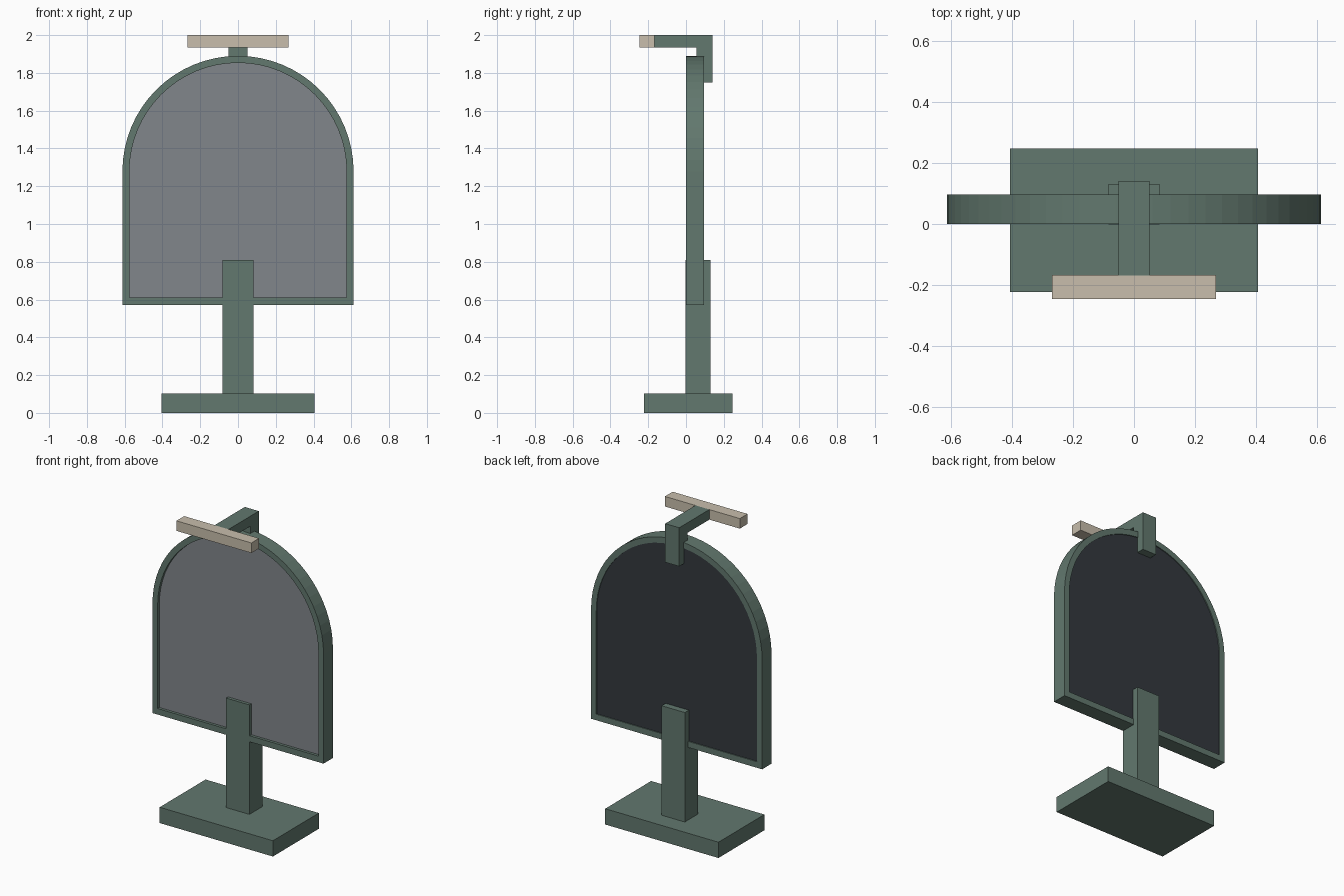
import bpy
import bmesh
from math import sin, cos, pi

old = bpy.data.objects.get("Cube")
if old:
    bpy.data.objects.remove(old, do_unlink=True)


def make_material(name, colour):
    mat = bpy.data.materials.new(name)
    mat.use_nodes = True
    mat.diffuse_color = (*colour, 1)
    mat.node_tree.nodes["Principled BSDF"].inputs["Base Color"].default_value = (*colour, 1)
    return mat


green = make_material("sage green", (0.122, 0.188, 0.156))
beige = make_material("warm beige", (0.578, 0.515, 0.413))
grey = make_material("mirror grey", (0.22, 0.238, 0.258))
dark = make_material("dark backing", (0.033, 0.040, 0.048))


def finish(name, bm, *mats):
    bmesh.ops.recalc_face_normals(bm, faces=bm.faces)
    mesh = bpy.data.meshes.new(name)
    bm.to_mesh(mesh)
    bm.free()
    obj = bpy.data.objects.new(name, mesh)
    bpy.context.collection.objects.link(obj)
    for mat in mats:
        mesh.materials.append(mat)
    return obj


def box(name, xs, ys, zs, mat):
    """Box spanning the given (low, high) ranges."""
    bm = bmesh.new()
    bmesh.ops.create_cube(bm, size=1)
    for v in bm.verts:
        v.co = [lo + (hi - lo) * (c + 0.5) for c, (lo, hi) in zip(v.co, (xs, ys, zs))]
    return finish(name, bm, mat)


ARCH_Z = 1.278
SEGMENTS = 32


def arch(radius, bottom):
    """Round-topped outline as (x, z) points."""
    top = [(radius * cos(pi * i / SEGMENTS), ARCH_Z + radius * sin(pi * i / SEGMENTS))
           for i in range(SEGMENTS + 1)]
    return [(radius, bottom)] + top + [(-radius, bottom)]


def loop(bm, points, y):
    return [bm.verts.new((x, y, z)) for x, z in points]


def bridge(bm, a, b):
    n = len(a)
    for i in range(n):
        j = (i + 1) % n
        bm.faces.new((a[i], a[j], b[j], b[i]))


# Arched frame: a closed ring of four outlines
outer, inner = arch(0.612, 0.571), arch(0.575, 0.61)
bm = bmesh.new()
rings = [loop(bm, pts, y) for pts, y in
         ((outer, 0), (outer, 0.096), (inner, 0.096), (inner, 0))]
for i in range(4):
    bridge(bm, rings[i], rings[(i + 1) % 4])
finish("mirror_frame", bm, green)

# Mirror panel: grey in front, dark behind
bm = bmesh.new()
front, back = loop(bm, inner, 0.018), loop(bm, inner, 0.09)
bridge(bm, front, back)
bm.faces.new(front)
bm.faces.new(back)
panel = finish("mirror_panel", bm, grey, dark)
for face in panel.data.polygons:
    face.material_index = 0 if face.normal.y < -0.5 else 1

# Stand
box("base", (-0.405, 0.405), (-0.222, 0.247), (0, 0.102), green)
box("post", (-0.083, 0.083), (-0.002, 0.131), (0.1, 0.81), green)

# Lamp bracket: one L-shaped profile pushed across x
profile = [(0.141, 1.75), (0.141, 2), (-0.168, 2), (-0.168, 1.935), (0.055, 1.935), (0.055, 1.75)]
bm = bmesh.new()
sides = [[bm.verts.new((x, y, z)) for y, z in profile] for x in (-0.05, 0.05)]
bridge(bm, *sides)
for side in sides:
    bm.faces.new(side)
finish("lamp_bracket", bm, green)

# Lamp bar
box("lamp_bar", (-0.268, 0.268), (-0.246, -0.167), (1.935, 2), beige)
